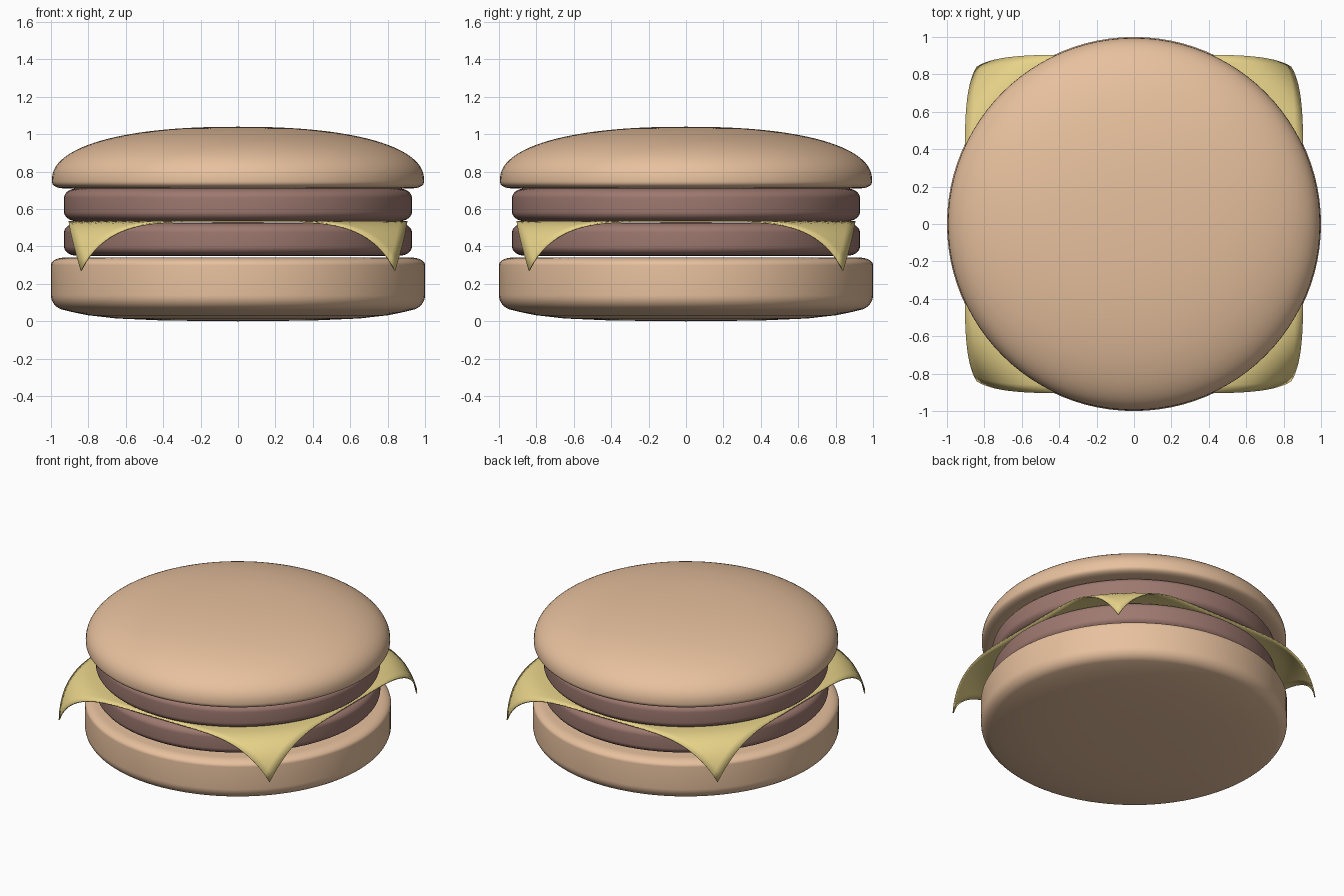
import bpy, bmesh, math

if "Cube" in bpy.data.objects:
    bpy.data.objects.remove(bpy.data.objects["Cube"])


def material(name, rgb):
    m = bpy.data.materials.new(name)
    m.diffuse_color = (*rgb, 1)
    m.use_nodes = True
    m.node_tree.nodes["Principled BSDF"].inputs["Base Color"].default_value = m.diffuse_color
    return m


bun_mat = material("bun", (0.80, 0.53, 0.34))
meat_mat = material("meat", (0.34, 0.19, 0.16))
cheese_mat = material("cheese", (0.80, 0.65, 0.25))


def finish(name, bm, mat):
    bmesh.ops.recalc_face_normals(bm, faces=bm.faces[:])
    mesh = bpy.data.meshes.new(name)
    bm.to_mesh(mesh)
    bm.free()
    ob = bpy.data.objects.new(name, mesh)
    bpy.context.collection.objects.link(ob)
    mesh.materials.append(mat)
    for p in mesh.polygons:
        p.use_smooth = True
    return ob


def corner(cx, cz, rx, rz, a0, a1, power=2.0, steps=10):
    """Superelliptic arc of profile points between two angles in degrees."""
    pts = []
    for i in range(steps + 1):
        a = math.radians(a0 + (a1 - a0) * i / steps)
        c, s = math.cos(a), math.sin(a)
        e = 2 / power
        pts.append((cx + rx * max(c, 0) ** e,
                    cz + rz * math.copysign(abs(s) ** e, s)))
    return pts


def lathe(name, profile, mat, segments=96):
    bm = bmesh.new()
    bottom = bm.verts.new((0, 0, profile[0][1]))
    top = bm.verts.new((0, 0, profile[-1][1]))
    angles = [2 * math.pi * i / segments for i in range(segments)]
    rings = [[bm.verts.new((r * math.cos(a), r * math.sin(a), z)) for a in angles]
             for r, z in profile if r > 1e-4]
    for i in range(segments):
        j = (i + 1) % segments
        bm.faces.new((bottom, rings[0][j], rings[0][i]))
        bm.faces.new((top, rings[-1][i], rings[-1][j]))
        for lo, hi in zip(rings, rings[1:]):
            bm.faces.new((lo[i], lo[j], hi[j], hi[i]))
    return finish(name, bm, mat)


# Bottom bun: softly bulging base, straight side, small upper rounding
lathe("bottom_bun",
      [(0, 0), (0.40, 0.004), (0.65, 0.015), (0.80, 0.032), (0.88, 0.048)]
      + corner(0.92, 0.14, 0.08, 0.08, -75, 0)
      + corner(0.93, 0.30, 0.07, 0.04, 0, 90) + [(0, 0.342)], bun_mat)

# Two patties
for name, z in (("lower_patty", 0.35), ("upper_patty", 0.535)):
    lathe(name, [(0, z)] + corner(0.86, z + 0.05, 0.07, 0.05, -90, 0)
          + corner(0.86, z + 0.125, 0.07, 0.05, 0, 90) + [(0, z + 0.177)], meat_mat)

# Top bun: flat underside with a tight lip and a broad dome
lathe("top_bun",
      [(0, 0.71)] + corner(0.915, 0.75, 0.08, 0.04, -90, 0, 2.5)[:-1]
      + corner(0, 0.75, 0.995, 0.29, 0, 90, 2.3, 28), bun_mat)

# Cheese slice: square sheet whose corners droop beyond the patty rim
HALF, RIM, TOP = 0.905, 0.94, 0.536
bm = bmesh.new()
bmesh.ops.create_grid(bm, x_segments=40, y_segments=40, size=HALF)
for v in bm.verts:
    s = v.co.xy.length
    v.co.z = TOP
    if s > RIM:
        u = (s - RIM) / (HALF * math.sqrt(2) - RIM)
        k = (s - 0.09 * u ** 3) / s
        v.co.x *= k
        v.co.y *= k
        v.co.z -= 0.265 * u ** 2.2
cheese = finish("cheese_slice", bm, cheese_mat)
solid = cheese.modifiers.new("thickness", 'SOLIDIFY')
solid.thickness = 0.008
solid.offset = -1
